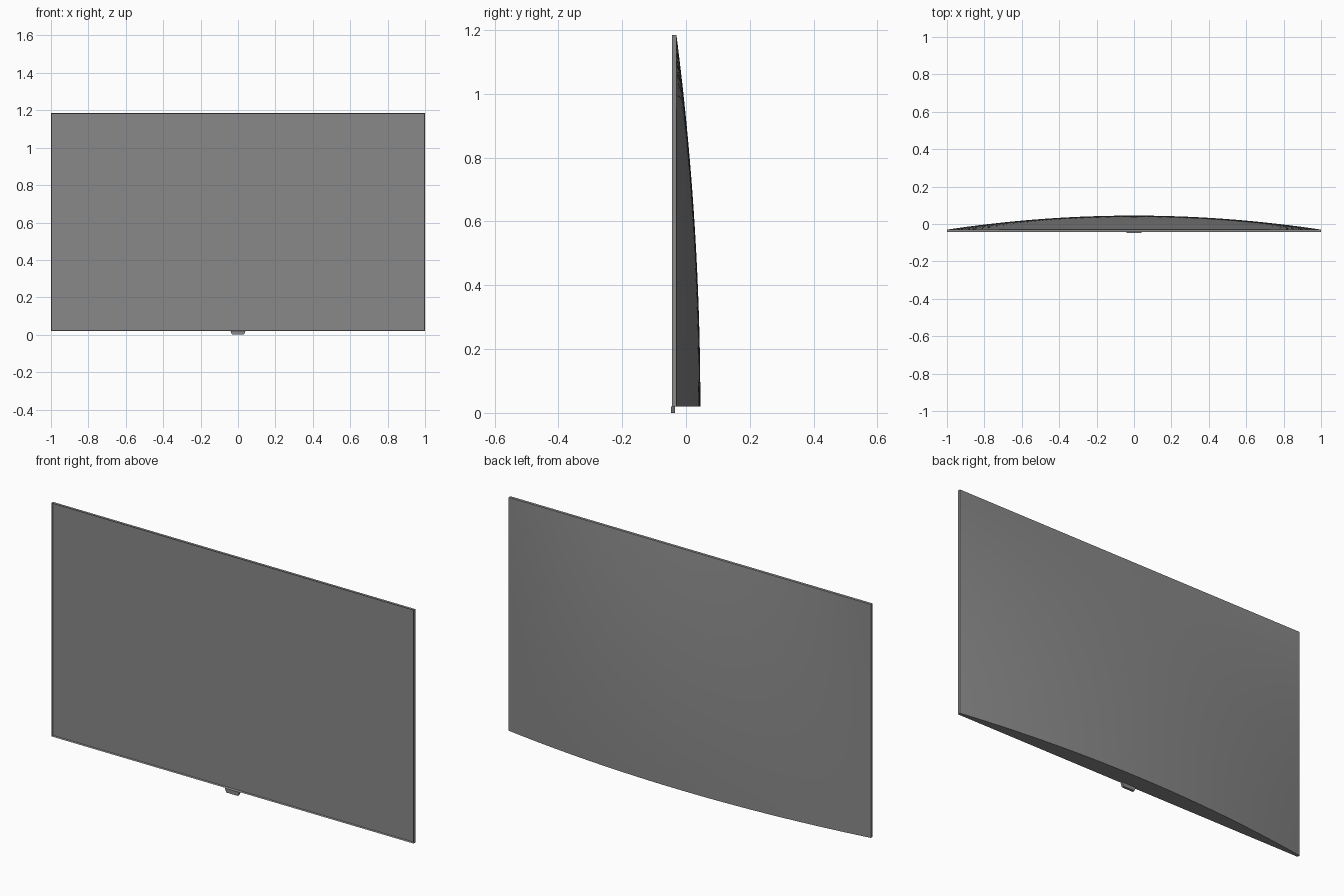
import bpy
import bmesh

cube = bpy.data.objects.get("Cube")
if cube:
    bpy.data.objects.remove(cube, do_unlink=True)

W, BOTTOM, TOP = 1.0, 0.02, 1.185      # half width, lower and upper edge
FRONT, BACK = -0.044, -0.03            # panel thickness
BULGE = 0.075                          # depth of the rear shell
RIM, RECESS = 0.004, 0.008


def material(name, color):
    mat = bpy.data.materials.new(name)
    mat.use_nodes = True
    mat.diffuse_color = color
    mat.node_tree.nodes["Principled BSDF"].inputs["Base Color"].default_value = color
    return mat


grey = material("matte grey", (0.25, 0.25, 0.25, 1))


def finish(name, bm):
    bmesh.ops.recalc_face_normals(bm, faces=bm.faces)
    mesh = bpy.data.meshes.new(name)
    bm.to_mesh(mesh)
    bm.free()
    obj = bpy.data.objects.new(name, mesh)
    bpy.context.collection.objects.link(obj)
    mesh.materials.append(grey)
    return obj


def box(bm, x, y0, y1, z0, z1):
    geom = bmesh.ops.create_cube(bm, size=1)["verts"]
    for v in geom:
        v.co = (v.co.x * 2 * x,
                y0 if v.co.y < 0 else y1,
                z0 if v.co.z < 0 else z1)
    return geom


# Panel with a thin rim around a recessed screen
bm = bmesh.new()
box(bm, W, FRONT, BACK, BOTTOM, TOP)
bm.normal_update()
face = [f for f in bm.faces if f.normal.y < -0.9]
bmesh.ops.inset_region(bm, faces=face, thickness=RIM)
for v in face[0].verts:
    v.co.y += RECESS
finish("screen_panel", bm)

# Rear shell: domed grid, deepest at the lower middle, thin at sides and top
bm = bmesh.new()
NX, NZ = 48, 32
rows = []
for j in range(NZ + 1):
    t = j / NZ
    row = []
    for i in range(NX + 1):
        s = 2 * i / NX - 1
        y = BACK + BULGE * (1 - s * s) * (1 - t * t)
        row.append(bm.verts.new((s * W, y, BOTTOM + t * (TOP - BOTTOM))))
    rows.append(row)
for low, high in zip(rows, rows[1:]):
    for i in range(NX):
        bm.faces.new((low[i], low[i + 1], high[i + 1], high[i]))
# Flat underside closing the dome
bm.faces.new(rows[0])
shell = finish("rear_shell", bm)
bpy.ops.object.select_all(action="DESELECT")
shell.select_set(True)
bpy.context.view_layer.objects.active = shell
bpy.ops.object.shade_smooth_by_angle(angle=0.6)

# Small tapered sensor under the lower edge
bm = bmesh.new()
for v in box(bm, 0.04, -0.047, -0.035, 0.0, BOTTOM):
    if v.co.z < 0.01:
        v.co.x *= 0.8
finish("sensor", bm)
